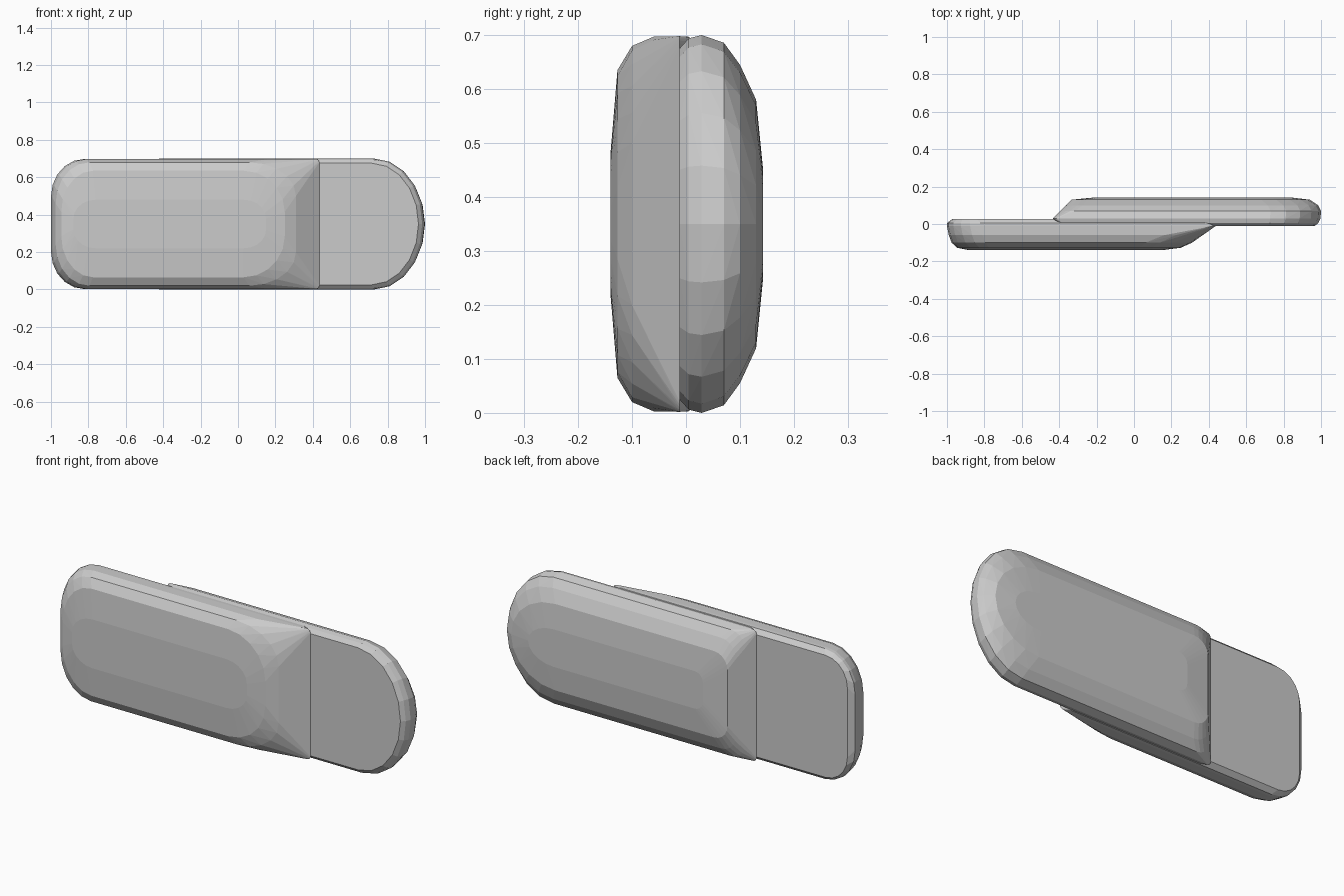
import bpy, bmesh
from math import sin, cos, pi

if "Cube" in bpy.data.objects:
    bpy.data.objects.remove(bpy.data.objects["Cube"])

SEG = 5


def ring(y, x0, x1, inset, left, right):
    """Rounded outline in the xz plane; left/right are corner radii (rx, rz)."""
    z0, z1 = inset, 0.7 - inset
    corners = [(x1, z1, 1, 1, right, 0), (x0, z1, -1, 1, left, 1),
               (x0, z0, -1, -1, left, 2), (x1, z0, 1, -1, right, 3)]
    pts = []
    for x, z, sx, sz, (rx, rz), q in corners:
        rz = min(rz, (z1 - z0) / 2)
        cx, cz = x - sx * rx, z - sz * rz
        for i in range(SEG + 1):
            a = pi / 2 * (q + i / SEG)
            pts.append((cx + rx * cos(a), y, cz + rz * sin(a)))
    return pts


def plate(name, rings):
    bm = bmesh.new()
    for r in rings:
        for p in ring(*r):
            bm.verts.new(p)
    bmesh.ops.remove_doubles(bm, verts=bm.verts, dist=0.0005)
    res = bmesh.ops.convex_hull(bm, input=bm.verts)
    junk = {v for v in res["geom_interior"] + res["geom_unused"]
            if isinstance(v, bmesh.types.BMVert)}
    bmesh.ops.delete(bm, geom=list(junk), context='VERTS')
    bmesh.ops.recalc_face_normals(bm, faces=bm.faces)
    me = bpy.data.meshes.new(name)
    bm.to_mesh(me)
    bm.free()
    ob = bpy.data.objects.new(name, me)
    bpy.context.collection.objects.link(ob)
    return ob


# front plate, ramping away on its right end
front = plate("stepped_body", [
    (0.028, -0.97, 0.30, 0.025, (0.13, 0.14), (0.02, 0.02)),
    (0.005, -1.00, 0.40, 0.003, (0.18, 0.20), (0.02, 0.02)),
    (-0.012, -1.00, 0.435, 0.002, (0.18, 0.20), (0.02, 0.02)),
    (-0.06, -0.99, 0.36, 0.003, (0.18, 0.21), (0.20, 0.12)),
    (-0.10, -0.975, 0.31, 0.020, (0.18, 0.22), (0.25, 0.18)),
    (-0.127, -0.945, 0.25, 0.065, (0.17, 0.22), (0.22, 0.22)),
    (-0.140, -0.88, 0.15, 0.22, (0.12, 0.10), (0.12, 0.10)),
])

# back plate, ramping on its left end and fully rounded on its right
back = plate("back_plate", [
    (-0.012, -0.30, 0.965, 0.025, (0.02, 0.02), (0.25, 0.35)),
    (0.005, -0.40, 0.985, 0.006, (0.02, 0.02), (0.26, 0.35)),
    (0.029, -0.435, 0.997, 0.000, (0.02, 0.02), (0.27, 0.35)),
    (0.070, -0.395, 1.000, 0.014, (0.08, 0.08), (0.27, 0.35)),
    (0.100, -0.365, 0.985, 0.055, (0.09, 0.09), (0.27, 0.35)),
    (0.130, -0.335, 0.94, 0.120, (0.08, 0.08), (0.26, 0.35)),
    (0.143, -0.20, 0.83, 0.25, (0.05, 0.05), (0.15, 0.10)),
])

# fuse both plates into one body
mod = front.modifiers.new("fuse", 'BOOLEAN')
mod.operation = 'UNION'
mod.solver = 'EXACT'
mod.object = back
bpy.context.view_layer.objects.active = front
bpy.ops.object.modifier_apply(modifier=mod.name)
bpy.data.objects.remove(back)
